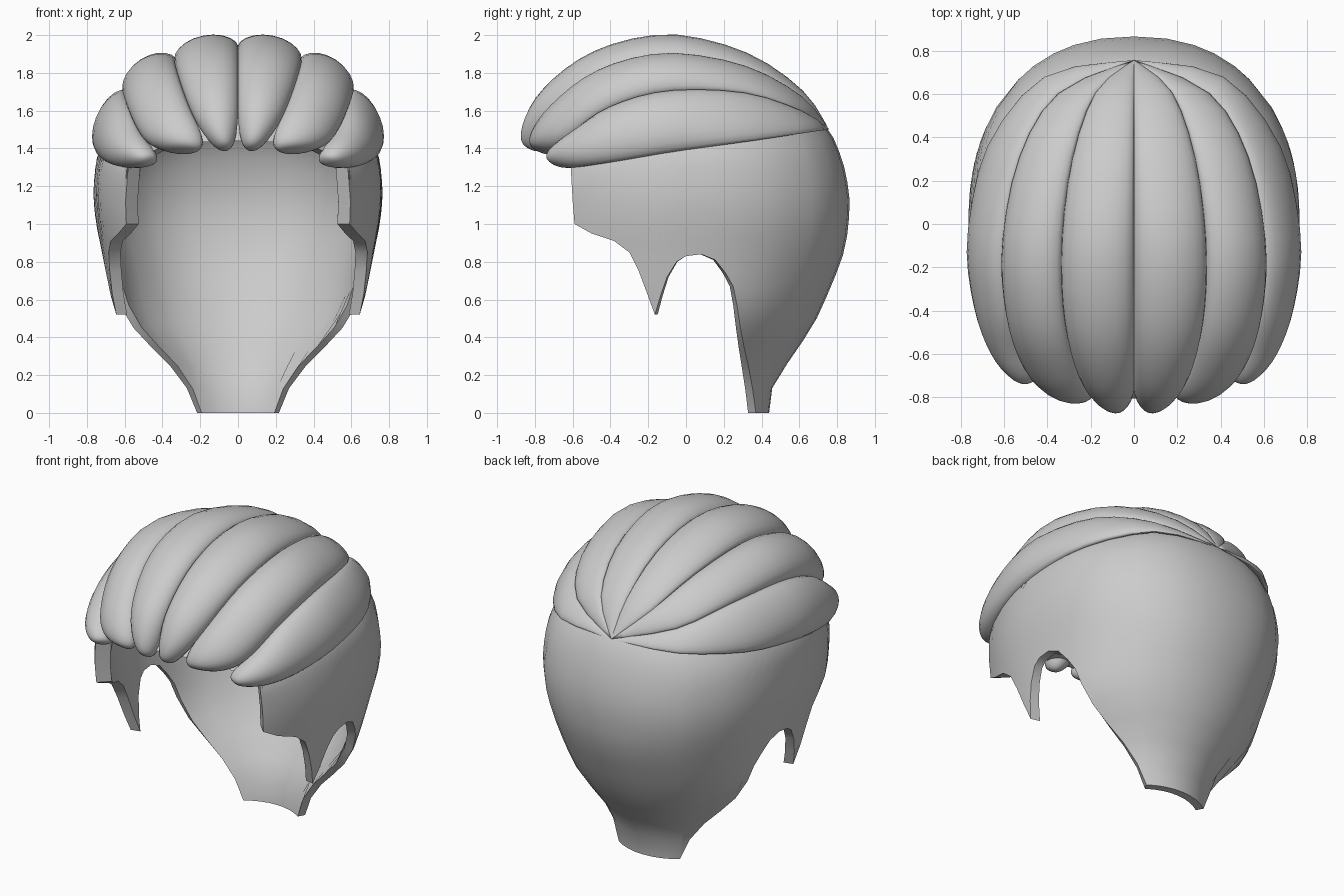
import bpy, bmesh, math
from mathutils import Vector

if "Cube" in bpy.data.objects:
    bpy.data.objects.remove(bpy.data.objects["Cube"])

hair = bpy.data.materials.new("hair_grey")
hair.diffuse_color = (0.6, 0.6, 0.6, 1)
hair.use_nodes = True
hair.node_tree.nodes["Principled BSDF"].inputs["Base Color"].default_value = hair.diffuse_color


def curve(pts, s):
    """Smooth curve through points, s counted in stations."""
    i = max(0, min(int(s), len(pts) - 2))
    p = [Vector(pts[max(0, min(k, len(pts) - 1))]) for k in range(i - 1, i + 3)]
    t = s - i
    return 0.5 * (2 * p[1] + (p[2] - p[0]) * t + (2 * p[0] - 5 * p[1] + 4 * p[2] - p[3]) * t * t
                  + (3 * p[1] - p[0] - 3 * p[2] + p[3]) * t ** 3)


def finish(name, bm, angle):
    bmesh.ops.remove_doubles(bm, verts=bm.verts, dist=0.0008)
    bmesh.ops.recalc_face_normals(bm, faces=bm.faces)
    me = bpy.data.meshes.new(name)
    bm.to_mesh(me)
    bm.free()
    me.materials.append(hair)
    ob = bpy.data.objects.new(name, me)
    bpy.context.collection.objects.link(ob)
    bpy.ops.object.select_all(action='DESELECT')
    ob.select_set(True)
    bpy.context.view_layer.objects.active = ob
    bpy.ops.object.shade_smooth_by_angle(angle=math.radians(angle))
    return ob


def skin(bm, rows, closed):
    """Quads between neighbouring rows of points."""
    vs = [[bm.verts.new(p) for p in r] for r in rows]
    n = len(rows[0])
    for a, b in zip(vs, vs[1:]):
        for k in range(n if closed else n - 1):
            j = (k + 1) % n
            bm.faces.new((a[k], a[j], b[j], b[k]))


# Head shape: height, half width, reach to the back, reach to the front
HEAD = [(0, .40, .44, .92), (.1, .42, .445, .92), (.25, .46, .53, .92), (.45, .615, .66, .92),
        (.55, .665, .715, .92), (.67, .69, .77, .92), (.85, .72, .835, .92), (1.0, .75, .86, .92),
        (1.15, .765, .865, .92), (1.3, .755, .838, .92), (1.385, .735, .81, .85), (1.5, .67, .755, .76),
        (1.6, .60, .655, .70), (1.7, .50, .54, .62), (1.8, .36, .38, .46), (1.86, .2, .2, .25),
        (1.88, 0, 0, 0)]
TOP, N = 1.88, 24


def head(z):
    z = min(z, TOP)
    i = max(k for k in range(len(HEAD) - 1) if HEAD[k][0] <= z)
    z0, z1 = HEAD[i][0], HEAD[i + 1][0]
    return curve([Vector(h[1:]) for h in HEAD], i + (z - z0) / (z1 - z0))


def head_point(c, z):
    """Point of the head at height z; the plan is a little boxy at the back."""
    w, b, f = head(z)
    boxy = max(0, min(1, (z - .5) / .5, (1.75 - z) / .3))
    p = 2 + (.27 if c > 0 else .1) * boxy
    return Vector((w * max(0, 1 - abs(c) ** p) ** (1 / p), c * (b if c > 0 else f), z)), w


# Lower hairline from nape over ear and sideburn to forehead: (y, z)
HAIRLINE = [(.44, 0), (.435, 0), (.42, 0), (.40, 0), (.37, 0), (.352, .13), (.33, .25), (.307, .35),
            (.288, .45), (.27, .57), (.25, .67), (.21, .74), (.155, .81), (.08, .84), (0, .83), (-.05, .80),
            (-.10, .72), (-.135, .62), (-.165, .52), (-.205, .63), (-.25, .75), (-.30, .85), (-.38, .91),
            (-.5, .95), (-.59, 1.0), (-.6, 1.12), (-.61, 1.3), (-.66, 1.36), (-.70, 1.4), (-.75, 1.43),
            (-.80, 1.44)]
half = []
for y, zb in HAIRLINE:
    w, b, f = head(zb)
    c = max(-1, min(1, y / (b if y > 0 else f)))
    if y == HAIRLINE[-1][0]:
        c = -1
    thick = .05 + .05 * max(0, -c)
    outer, inner = [], []
    for k in range(N + 1):
        q = (1 - k / N) ** 1.7
        p, w = head_point(c, TOP - (TOP - zb) * q)
        r = 1 - thick / max(w, .45)
        outer.append(p)
        inner.append(Vector((p.x * r, p.y * r, p.z - .05 * (1 - q))))
    half.append(outer[::-1] + inner)
mirror = [[Vector((-p.x, p.y, p.z)) for p in col] for col in half[-2:0:-1]]
bm = bmesh.new()
skin(bm, half + mirror + [half[0]], False)
finish("hair_cap", bm, 45)

# Valleys between the swept locks, from the crown to the fringe
VALLEYS = [
    [(0, .757, 1.5), (0, .60, 1.70), (0, .3, 1.88), (0, -.08, 1.945), (0, -.45, 1.865), (0, -.72, 1.66),
     (0, -.825, 1.40)],
    [(0, .757, 1.5), (.175, .61, 1.67), (.285, .3, 1.825), (.335, -.1, 1.88), (.32, -.45, 1.795), (.25, -.70, 1.6),
     (.14, -.825, 1.39)],
    [(0, .757, 1.5), (.35, .60, 1.60), (.53, .3, 1.695), (.603, -.1, 1.705), (.585, -.4, 1.62), (.52, -.6, 1.48),
     (.425, -.725, 1.375)],
    [(0, .757, 1.5), (.41, .68, 1.49), (.67, .35, 1.44), (.738, -.05, 1.385), (.705, -.35, 1.335),
     (.625, -.56, 1.305), (.49, -.69, 1.29)]]
NS, NR = 28, 20
for side, tag in ((1, "right"), (-1, "left")):
    for i, (part, puff) in enumerate((("top", .09), ("upper_side", .095), ("lower_side", .085))):
        def mid(q):
            return (curve(VALLEYS[i], q) + curve(VALLEYS[i + 1], q)) / 2
        rows = []
        for k in range(NS + 1):
            u = math.sin(k / NS * math.pi / 2)          # finer towards the tip
            s = 6 * u
            wide = (curve(VALLEYS[i + 1], s) - curve(VALLEYS[i], s)) / 2
            c = mid(s)
            n = wide.cross(mid(min(6, s + .02)) - mid(max(0, s - .02)))
            n = n.normalized() if n.length > 1e-9 else Vector((0, 0, 1))
            if n.dot(c - Vector((0, 0, 1.2))) < 0:
                n = -n
            tip = max(0, 1 - max(0, (u - .87) / .13) ** 2.3) ** (1 / 2.3)   # rounded end
            bulge = puff * min(1, u / .5) ** 1.2 * tip
            row = []
            for j in range(NR):
                t = 2 * math.pi * j / NR
                rise = math.copysign(abs(math.sin(t)) ** 1.15, math.sin(t))
                p = c + wide * tip * math.cos(t) + n * bulge * rise
                row.append(Vector((side * p.x, p.y, p.z)))
            rows.append(row)
        bm = bmesh.new()
        skin(bm, rows, True)
        finish(f"{part}_lock_{tag}", bm, 60)
